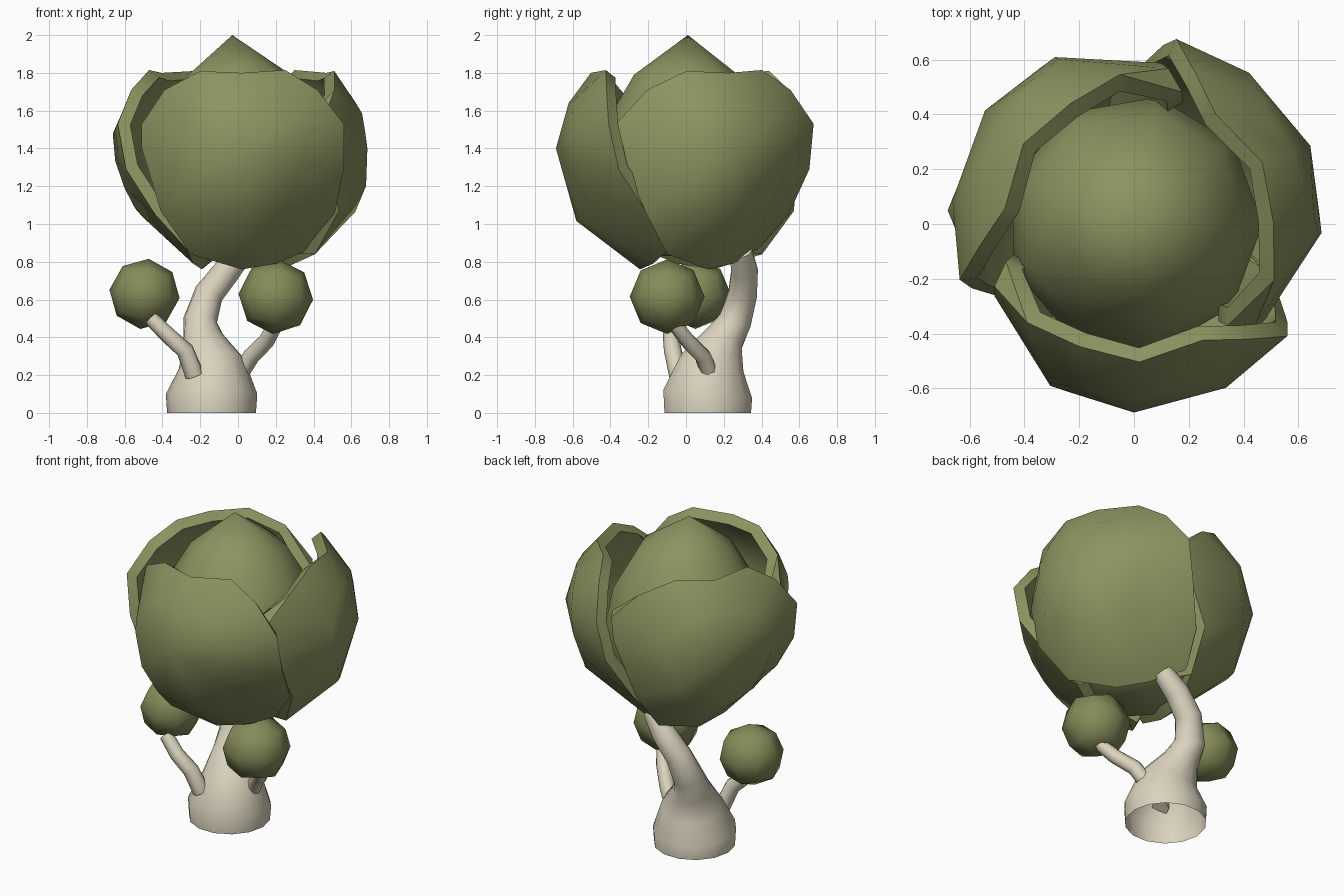
import bpy, bmesh, math
from mathutils import Vector, Matrix

if "Cube" in bpy.data.objects:
    bpy.data.objects.remove(bpy.data.objects["Cube"], do_unlink=True)


def material(name, rgb):
    m = bpy.data.materials.new(name)
    m.use_nodes = True
    m.diffuse_color = (*rgb, 1)
    m.node_tree.nodes["Principled BSDF"].inputs["Base Color"].default_value = (*rgb, 1)
    return m


LEAF = material("leaf_green", (0.265, 0.295, 0.118))
SPROUT = material("sprout_green", (0.235, 0.262, 0.1))
STEM = material("pale_stem", (0.70, 0.65, 0.51))


def finish(name, bm, mat, angle=45, thickness=0):
    """Turn a bmesh into a shaded object, optionally thickened inwards."""
    bmesh.ops.recalc_face_normals(bm, faces=bm.faces)
    mesh = bpy.data.meshes.new(name)
    bm.to_mesh(mesh)
    bm.free()
    mesh.materials.append(mat)
    ob = bpy.data.objects.new(name, mesh)
    bpy.context.collection.objects.link(ob)
    bpy.ops.object.select_all(action='DESELECT')
    ob.select_set(True)
    bpy.context.view_layer.objects.active = ob
    if thickness:
        mod = ob.modifiers.new("thickness", 'SOLIDIFY')
        mod.thickness = thickness
        mod.offset = -1
        bpy.ops.object.modifier_apply(modifier=mod.name)
    bpy.ops.object.shade_smooth_by_angle(angle=math.radians(angle))
    return ob


def bridge(bm, a, b):
    n = len(a)
    for i in range(n):
        j = (i + 1) % n
        bm.faces.new((a[i], a[j], b[j], b[i]))


def fan(bm, tip, ring):
    for i in range(len(ring)):
        bm.faces.new((tip, ring[i], ring[(i + 1) % len(ring)]))


def tube(name, path, sides, cap_start=True):
    """Sweep a circle along (x, y, z, radius) points."""
    bm = bmesh.new()
    pts = [Vector(p[:3]) for p in path]
    rings = []
    for i, p in enumerate(pts):
        tangent = (pts[min(i + 1, len(pts) - 1)] - pts[max(i - 1, 0)]).normalized()
        side = Vector((0, 1, 0)).cross(tangent).normalized()
        up = tangent.cross(side)
        ring = []
        for k in range(sides):
            a = math.tau * k / sides
            ring.append(bm.verts.new(p + path[i][3] * (side * math.cos(a) + up * math.sin(a))))
        if rings:
            bridge(bm, rings[-1], ring)
        rings.append(ring)
    bm.faces.new(rings[-1])
    if cap_start:
        bm.faces.new(rings[0])
    return finish(name, bm, STEM, 50)


# Curved trunk, open underneath
tube("trunk", [(-0.14, 0.115, 0, 0.235), (-0.14, 0.115, 0.1, 0.242),
               (-0.14, 0.14, 0.26, 0.175), (-0.185, 0.2, 0.39, 0.108),
               (-0.2, 0.26, 0.49, 0.09), (-0.155, 0.3, 0.63, 0.078),
               (-0.06, 0.31, 0.75, 0.072), (0.03, 0.29, 0.86, 0.06)], 14, False)

# Two side branches
tube("left_branch", [(0.02, 0.12, 0.22, 0.045), (0.07, 0.09, 0.30, 0.045),
                     (0.15, 0.01, 0.38, 0.043), (0.2, -0.06, 0.47, 0.04)], 8)
tube("right_branch", [(-0.23, -0.04, 0.2, 0.05), (-0.28, -0.07, 0.33, 0.047),
                      (-0.37, -0.08, 0.41, 0.043), (-0.46, -0.06, 0.5, 0.04)], 8)

# Small faceted sprouts at the branch ends: subdivided cubes rounded to spheres
for name, centre, radius, turn in (("left_sprout", (0.2, -0.1, 0.615), 0.198, 0.08),
                                   ("right_sprout", (-0.495, 0.05, 0.63), 0.187, 0.12)):
    bm = bmesh.new()
    bmesh.ops.create_cube(bm, size=1)
    bmesh.ops.subdivide_edges(bm, edges=bm.edges, cuts=1, use_grid_fill=True)
    for v in bm.verts:
        v.co = v.co.normalized() * radius
    spin = Matrix.Translation(centre) @ Matrix.Rotation(turn, 4, 'Y')
    bmesh.ops.transform(bm, matrix=spin, verts=bm.verts)
    finish(name, bm, SPROUT, 60)

# Pointed inner heart of the bud
bm = bmesh.new()
rings = []
for r, z in ((0.28, 1.79), (0.42, 1.55), (0.47, 1.3), (0.42, 1.0), (0.22, 0.83)):
    ring = [bm.verts.new((r * math.cos(math.tau * k / 9), r * math.sin(math.tau * k / 9), z))
            for k in range(9)]
    if rings:
        bridge(bm, rings[-1], ring)
    rings.append(ring)
fan(bm, bm.verts.new((-0.03, 0.01, 2.0)), rings[0])
bm.faces.new(rings[-1])
finish("bud_heart", bm, LEAF)

# Cupped outer leaf: outline across its face, projected onto an ellipsoid
OUTLINE = [(-0.2, 1.81), (0.02, 1.8), (0.25, 1.815), (0.42, 1.71), (0.56, 1.53),
           (0.56, 1.29), (0.51, 1.05), (0.39, 0.87), (0.2, 0.79), (0.02, 0.76),
           (-0.25, 0.84), (-0.41, 1.07), (-0.51, 1.4), (-0.51, 1.53), (-0.39, 1.71)]


def cupped(x, z):
    depth = math.sqrt(max(0.69 ** 2 - x * x - (1.07 * (z - 1.36)) ** 2, 0.03))
    left_tuck = 0.2 * max(0, -x / 0.51) ** 4
    upper = min(max((z - 1.2) / 0.33, 0), 1)
    right_flare = 0.05 * upper * max(0, x / 0.56) ** 3
    low_curl = 0.6 * max(0, x) * max(0, 1.45 - z)
    return Vector((x, left_tuck - right_flare + low_curl - depth, z))


def leaf(name, degrees, shift):
    bm = bmesh.new()
    rings = []
    for t in (0.6, 1.0):
        ring = [bm.verts.new(cupped(x * t, 1.4 + (z - 1.4) * t)) for x, z in OUTLINE]
        if rings:
            bridge(bm, rings[-1], ring)
        rings.append(ring)
    fan(bm, bm.verts.new(cupped(0, 1.4)), rings[0])
    # margin that tucks in behind the neighbouring leaf
    margin = rings[1][-5:-1]
    tucked = [bm.verts.new(v.co + Vector((0.07, 0.15, 0)) * amount)
              for v, amount in zip(margin, (0.6, 1, 1, 0.6))]
    for i in range(len(margin) - 1):
        bm.faces.new((margin[i], margin[i + 1], tucked[i + 1], tucked[i]))
    bm.faces.new((margin[-1], rings[1][-1], tucked[-1]))
    place = Matrix.Translation(shift) @ Matrix.Rotation(math.radians(degrees), 4, 'Z')
    bmesh.ops.transform(bm, matrix=place, verts=bm.verts)
    return finish(name, bm, LEAF, 45, 0.067)


leaf("front_leaf", 0, (0, 0, 0))
leaf("left_leaf", 115, (0.02, -0.005, 0))
leaf("back_right_leaf", 235, (0.02, 0.02, 0))
